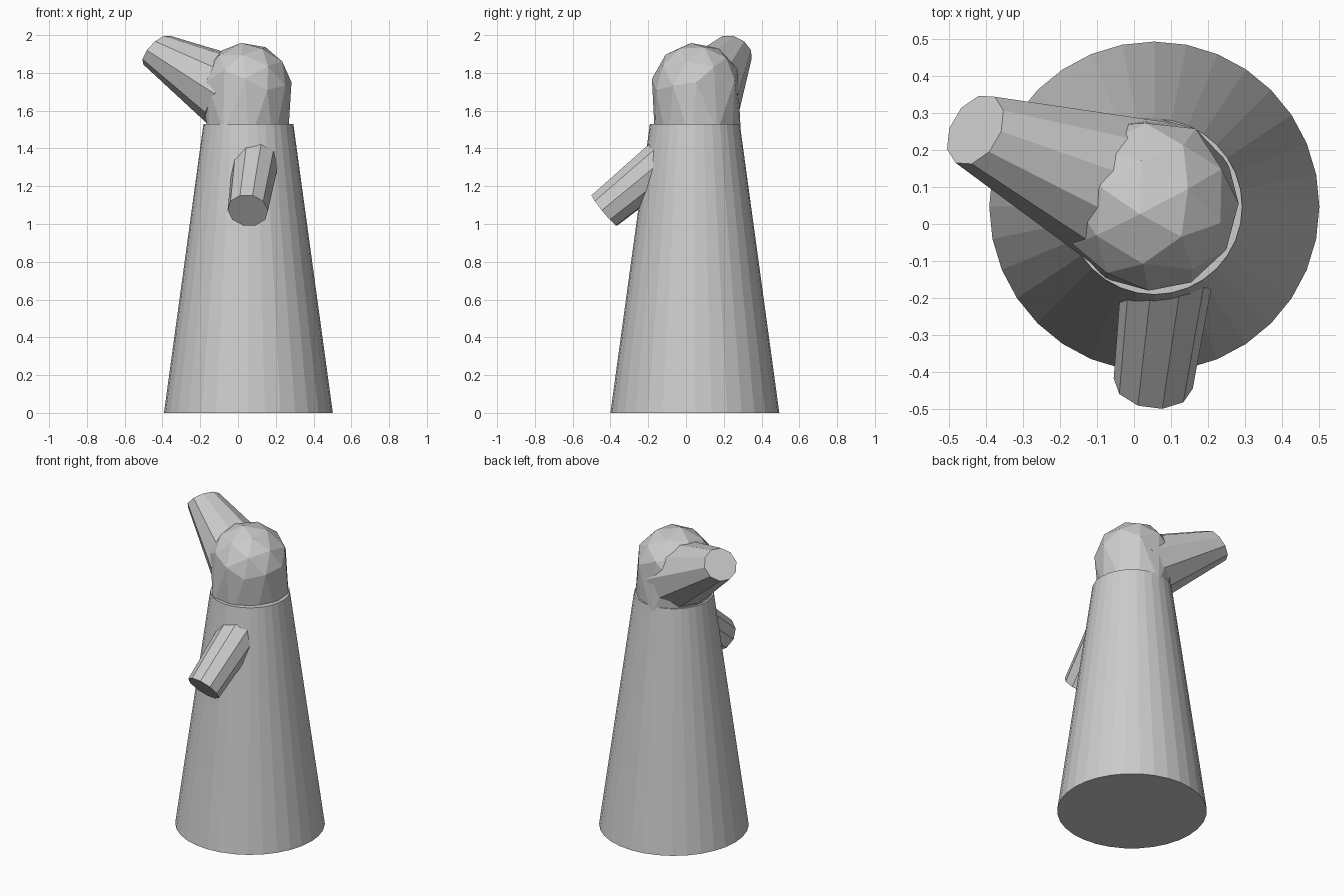
import bpy, bmesh, math
from mathutils import Vector, Euler

cube = bpy.data.objects.get("Cube")
if cube:
    bpy.data.objects.remove(cube, do_unlink=True)

grey = bpy.data.materials.new("plain grey")
grey.use_nodes = True
grey.diffuse_color = (0.6, 0.6, 0.6, 1)
grey.node_tree.nodes["Principled BSDF"].inputs["Base Color"].default_value = (0.6, 0.6, 0.6, 1)


def finish(name, bm):
    bmesh.ops.recalc_face_normals(bm, faces=bm.faces)
    mesh = bpy.data.meshes.new(name)
    bm.to_mesh(mesh)
    bm.free()
    mesh.materials.append(grey)
    obj = bpy.data.objects.new(name, mesh)
    bpy.context.scene.collection.objects.link(obj)
    return obj


def tapered_tube(name, start, end, r_start, r_end, normal, sides):
    """Capped tube whose two end rings both face along the given normal."""
    turn = Vector(normal).to_track_quat('Z', 'Y')
    bm = bmesh.new()
    rings = []
    for centre, radius in ((start, r_start), (end, r_end)):
        ring = []
        for i in range(sides):
            a = 2 * math.pi * i / sides
            spoke = Vector((math.cos(a), math.sin(a), 0)) * radius
            ring.append(bm.verts.new(Vector(centre) + turn @ spoke))
        rings.append(ring)
        bm.faces.new(ring)
    low, high = rings
    for i in range(sides):
        j = (i + 1) % sides
        bm.faces.new((low[i], low[j], high[j], high[i]))
    return finish(name, bm)


# Tall conical body
tapered_tube("body", (0.055, 0.047, 0), (0.055, 0.047, 1.53), 0.447, 0.238, (0, 0, 1), 32)

# Faceted domed head, with its lower half stretched down into the body
bm = bmesh.new()
bmesh.ops.create_icosphere(bm, subdivisions=2, radius=0.24)
tilt = Euler((0.45, 0.3, 0.2)).to_matrix()
for v in bm.verts:
    v.co = tilt @ v.co
    if v.co.z < -0.03:
        v.co.z -= 0.2
    v.co += Vector((0.045, 0.055, 1.722))
finish("head", bm)

# Short spout on the front, rising into the body
tip = Vector((0.052, -0.432, 1.072))
axis = Vector((0.1, 0.77, 0.63)).normalized()
tapered_tube("front_spout", tip, tip + axis * 0.48, 0.108, 0.128, axis, 10)

# Flared horn on the right side of the head
tip = Vector((-0.43, 0.255, 1.92))
root = Vector((-0.015, 0.088, 1.69))
tapered_tube("side_horn", tip, root, 0.104, 0.217, (-0.66, 0.39, 0.63), 10)
